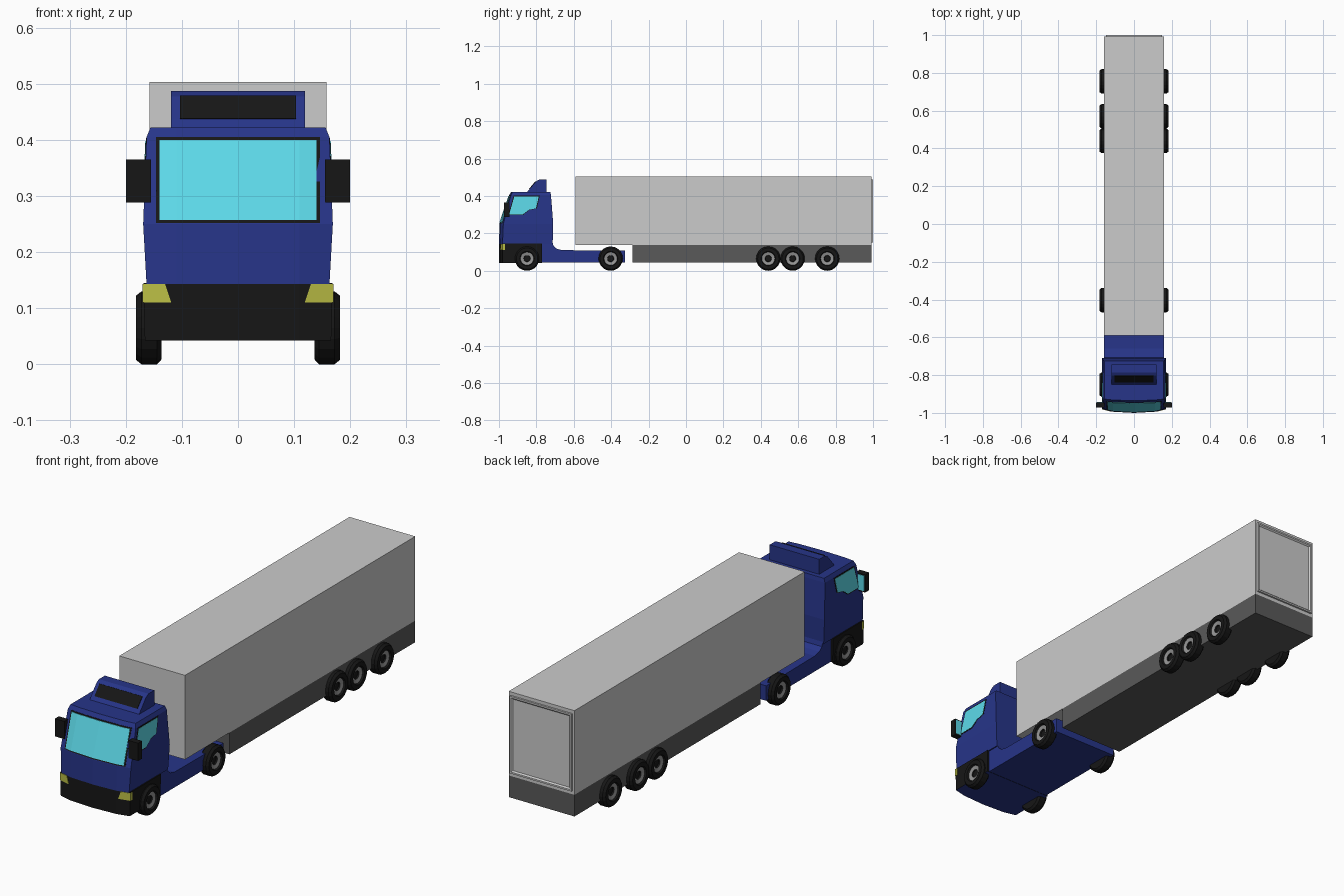
import bpy, bmesh, math

if "Cube" in bpy.data.objects:
    bpy.data.objects.remove(bpy.data.objects["Cube"])


def material(name, rgb):
    m = bpy.data.materials.new(name)
    m.diffuse_color = (*rgb, 1)
    m.use_nodes = True
    m.node_tree.nodes["Principled BSDF"].inputs["Base Color"].default_value = m.diffuse_color
    return m


BLUE = material("cab_blue", (0.02, 0.035, 0.25))
BLACK = material("black_plastic", (0.008, 0.008, 0.008))
GLASS = material("glass", (0.11, 0.7, 0.82))
YELLOW = material("lamp_yellow", (0.5, 0.52, 0.06))
DARK = material("dark_grey", (0.1, 0.1, 0.1))
RIM = material("rim_grey", (0.3, 0.3, 0.3))


def finish(name, bm, mats=(), mirror=False):
    bmesh.ops.recalc_face_normals(bm, faces=bm.faces)
    me = bpy.data.meshes.new(name)
    bm.to_mesh(me)
    bm.free()
    for m in mats:
        me.materials.append(m)
    ob = bpy.data.objects.new(name, me)
    bpy.context.collection.objects.link(ob)
    if mirror:
        ob.modifiers.new("mirror", "MIRROR").use_mirror_merge = False
    return ob


def loft(name, rings, mat=None, mirror=False, base_mat=None):
    """Skin equal-length rings and cap both ends."""
    bm = bmesh.new()
    vs = [[bm.verts.new(p) for p in r] for r in rings]
    n = len(rings[0])
    for a, b in zip(vs, vs[1:]):
        for i in range(n):
            j = (i + 1) % n
            bm.faces.new((a[i], a[j], b[j], b[i]))
    base = bm.faces.new(vs[0])
    bm.faces.new(vs[-1])
    if base_mat:
        base.material_index = 1
    return finish(name, bm, [m for m in (mat, base_mat) if m], mirror)


def box(name, x, y, z, mat=None, mirror=False):
    rings = [[(x[0], y[0], h), (x[1], y[0], h), (x[1], y[1], h), (x[0], y[1], h)] for h in z]
    return loft(name, rings, mat, mirror)


def extrude_x(name, prof, x0, x1, mat, mirror=False):
    return loft(name, [[(x, y, z) for y, z in prof] for x in (x0, x1)], mat, mirror)


# Cab cross-sections: height, half width, front y, bow of the front, back y
SECTIONS = [(0.042, 0.165, -1.0, 1.0, -0.77), (0.143, 0.163, -1.0, 1.0, -0.713),
            (0.25, 0.169, -0.997, 1.0, -0.71), (0.405, 0.163, -0.945, 0.5, -0.722),
            (0.422, 0.156, -0.935, 0.5, -0.725)]


def section(z):
    for a, b in zip(SECTIONS, SECTIONS[1:]):
        if z <= b[0]:
            t = (z - a[0]) / (b[0] - a[0])
            return [p + (q - p) * t for p, q in zip(a, b)]
    return SECTIONS[-1]


def front(z, xs, out=0.0):
    """Points following the bowed front of the cab."""
    _, w, yf, s, _ = section(z)
    bow = lambda x: 0.055 * min(x, 0.11) + 0.24 * max(x - 0.11, 0)
    return [(x, yf + s * bow(abs(x)) - out, z) for x in xs]


def cab_ring(z, back=None, w=None):
    sec = section(z)
    w = w or sec[1]
    back = back or sec[4]
    return front(z, (-w, -0.11, 0, 0.11, w)) + [(w, back, z), (-w, back, z)]


# Cab shell, bumper and tractor chassis
loft("cab_body", [cab_ring(s[0]) for s in SECTIONS[1:]], BLUE)
loft("bumper", [cab_ring(z, -0.77, w) for z, w in ((0.042, 0.166), (0.12, 0.168), (0.145, 0.168))],
     BLACK, base_mat=BLUE)
extrude_x("tractor_chassis", [(-0.78, 0.043), (-0.325, 0.043), (-0.325, 0.108), (-0.66, 0.11),
          (-0.69, 0.117), (-0.708, 0.132), (-0.715, 0.16), (-0.78, 0.16)], -0.158, 0.158, BLUE)


# Windscreen and its black surround
def screen(name, half, z0, z1, out, mat):
    xs = (-half, -0.11, 0, 0.11, half)
    rings = []
    for z in (z0, z1):
        f = front(z, xs, out)
        rings.append(f + [(x, y + 0.012, z) for x, y, z in reversed(f)])
    loft(name, rings, mat)


screen("windscreen_frame", 0.146, 0.252, 0.405, 0.001, BLACK)
screen("windscreen_glass", 0.140, 0.257, 0.400, 0.003, GLASS)


# Side windows
def side_plate(name, prof, out, mat):
    rings = [[(section(z)[1] + d, y, z) for y, z in prof] for d in (-0.01, out)]
    loft(name, rings, mat, True)


WINDOW = [(-0.945, 0.302), (-0.872, 0.302), (-0.84, 0.326), (-0.802, 0.334), (-0.787, 0.398), (-0.918, 0.398)]
cy, cz = -0.868, 0.345
side_plate("side_window_frame", [(cy + (y - cy) * 1.07, cz + (z - cz) * 1.1) for y, z in WINDOW], 0.001, BLACK)
side_plate("side_window_glass", WINDOW, 0.002, GLASS)

# Headlamps wrapping round the bumper corners
lamp = []
for z, xi in ((0.110, 0.119), (0.143, 0.130)):
    lamp.append(front(z, (xi, 0.170), 0.002) + [(0.170, -0.968, z), (xi, -0.968, z)])
loft("headlamp", lamp, YELLOW, True)

# Door mirrors
box("door_mirror", (0.155, 0.2), (-0.972, -0.945), (0.288, 0.365), BLACK, True)
box("door_mirror_glass", (0.165, 0.196), (-0.95, -0.943), (0.293, 0.36), GLASS, True)

# Roof spoiler with black front panel
extrude_x("roof_spoiler", [(-0.852, 0.418), (-0.837, 0.437), (-0.803, 0.477), (-0.785, 0.487),
          (-0.745, 0.487), (-0.745, 0.418)], -0.119, 0.119, BLUE)
extrude_x("spoiler_panel", [(-0.839, 0.438), (-0.805, 0.479), (-0.795, 0.475), (-0.83, 0.434)],
          -0.103, 0.103, BLACK)

# Trailer
box("trailer_box", (-0.158, 0.158), (-0.59, 0.992), (0.137, 0.503))
box("trailer_underbody", (-0.158, 0.158), (-0.285, 0.992), (0.043, 0.137), DARK)

# Rear door: raised frame around a recessed panel
bm = bmesh.new()
bmesh.ops.create_cube(bm, size=1)
for v in bm.verts:
    v.co = (v.co.x * 0.298, 0.995 + v.co.y * 0.01, 0.32 + v.co.z * 0.336)
back = [f for f in bm.faces if f.normal.y > 0.9 or f.calc_center_median().y > 0.999]
bmesh.ops.inset_region(bm, faces=back, thickness=0.01)
bmesh.ops.inset_region(bm, faces=back, thickness=0.008, depth=-0.006)
finish("rear_door", bm)

# Wheels: tyre, grey rim and black hub turned from one profile (radius, x)
PROFILE = [(0.03, 0.136), (0.056, 0.136), (0.065, 0.144), (0.065, 0.172), (0.057, 0.182),
           (0.039, 0.182), (0.035, 0.175), (0.018, 0.171), (0.016, 0.165)]
N = 20
for name, wy in (("front_wheel", -0.85), ("drive_wheel", -0.403), ("trailer_wheel_1", 0.44),
                 ("trailer_wheel_2", 0.57), ("trailer_wheel_3", 0.755)):
    bm = bmesh.new()
    rings = []
    for r, x in PROFILE:
        rings.append([bm.verts.new((x, wy + r * math.sin(2 * math.pi * i / N),
                                    0.065 + r * math.cos(2 * math.pi * i / N))) for i in range(N)])
    for k in range(len(rings) - 1):
        a, b = rings[k], rings[k + 1]
        for i in range(N):
            j = (i + 1) % N
            bm.faces.new((a[i], a[j], b[j], b[i])).material_index = 1 if k == 6 else 0
    bm.faces.new(rings[0])
    bm.faces.new(rings[-1])
    finish(name, bm, [BLACK, RIM], True)
